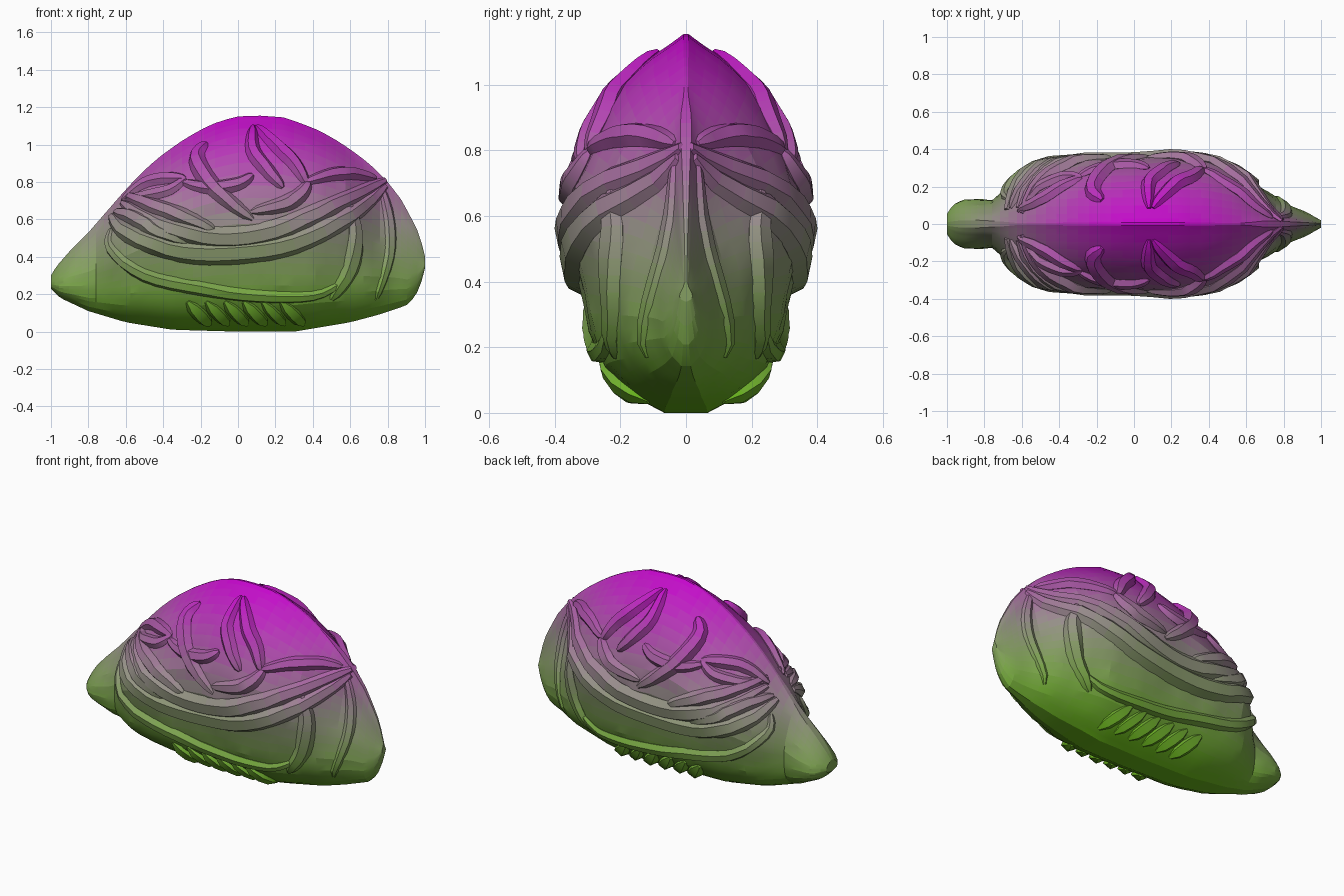
import bpy, math, random
from mathutils import Vector

if "Cube" in bpy.data.objects:
    bpy.data.objects.remove(bpy.data.objects["Cube"])

random.seed(4)
# Outline tables: top edge, bottom edge and half width along x
TOP = [(-1, .30), (-.97, .35), (-.9, .43), (-.8, .53), (-.6, .76), (-.5, .865), (-.4, .95), (-.3, 1.02),
       (-.2, 1.08), (-.1, 1.125), (0, 1.15), (.1, 1.156), (.25, 1.145), (.4, 1.09), (.5, 1.04), (.6, .975),
       (.7, .9), (.8, .80), (.87, .71), (.92, .62), (.96, .54), (.98, .48), (1, .40)]
BOT = [(-1, .23), (-.95, .18), (-.8, .11), (-.6, .05), (-.35, .01), (0, .0), (.3, .0), (.6, .05),
       (.75, .09), (.9, .14), (.95, .19), (.99, .29), (1, .34)]
WID = [(-1, .055), (-.97, .1), (-.92, .13), (-.85, .135), (-.75, .13), (-.69, .2), (-.6, .28), (-.5, .32),
       (-.3, .345), (0, .355), (.2, .365), (.4, .345), (.55, .285), (.68, .21), (.76, .145), (.82, .105),
       (.92, .065), (1, .02)]
# Cross-sections: half width against relative height, for the middle, the tail and the thin right end
MID = [(0, .18), (.04, .42), (.08, .57), (.13, .7), (.19, .79), (.3, .87), (.5, 1), (.62, .97),
       (.75, .8), (.85, .6), (.93, .34), (.97, .15), (1, .02)]
TAIL = [(0, .25), (.06, .62), (.15, .88), (.3, 1), (.48, .95), (.65, .78), (.8, .55), (.92, .35), (1, .15)]
END = [(0, .2), (.06, .6), (.15, .9), (.28, 1), (.45, .85), (.6, .6), (.75, .4), (.9, .28), (1, .12)]


def interp(table, v):
    if v <= table[0][0]:
        return table[0][1]
    for (a, p), (b, q) in zip(table, table[1:]):
        if v <= b:
            return p + (q - p) * (v - a) / (b - a)
    return table[-1][1]


def half_width(x, z):
    lo, hi = interp(BOT, x), interp(TOP, x)
    t = min(max((z - lo) / (hi - lo), 0), 1)
    e = min(max((abs(x + .02) - .62) / .16, 0), 1)
    return interp(WID, x) * ((1 - e) * interp(MID, t) + e * interp(TAIL if x < 0 else END, t))


# Colour bands from green through grey to magenta
BANDS = 40
mats = []
for i in range(BANDS):
    h = (i + .5) / BANDS
    m = bpy.data.materials.new("band_%02d" % i)
    col = [interp([(0, g), (.5, k), (1, p)], h) ** 2
           for g, k, p in zip((.36, .68, .08), (.56, .53, .51), (.75, .03, .78))]
    m.diffuse_color = (*col, 1)
    m.use_nodes = True
    m.node_tree.nodes["Principled BSDF"].inputs["Base Color"].default_value = m.diffuse_color
    mats.append(m)


def make(name, verts, faces, angle=25):
    me = bpy.data.meshes.new(name)
    me.from_pydata([(x, y, max(z, 0)) for x, y, z in verts], [], faces)
    for m in mats:
        me.materials.append(m)
    for f in me.polygons:
        f.material_index = min(max(int(f.center.z / 1.156 * BANDS), 0), BANDS - 1)
    ob = bpy.data.objects.new(name, me)
    bpy.context.collection.objects.link(ob)
    bpy.ops.object.select_all(action='DESELECT')
    bpy.context.view_layer.objects.active = ob
    ob.select_set(True)
    bpy.ops.object.mode_set(mode='EDIT')
    bpy.ops.mesh.select_all(action='SELECT')
    bpy.ops.mesh.normals_make_consistent(inside=False)
    bpy.ops.object.mode_set(mode='OBJECT')
    bpy.ops.object.shade_smooth_by_angle(angle=math.radians(angle))


# Keeled body, lofted along x, with slightly uneven facets
def body():
    n, k = 44, 26
    verts, faces = [], []
    for i in range(n + 1):
        x = -math.cos(math.pi * i / n) * .6 + (2 * i / n - 1) * .4
        lo, hi = interp(BOT, x), interp(TOP, x)
        zs = [lo + (hi - lo) * (.5 - .5 * math.cos(math.pi * j / k)) for j in range(k + 1)]
        ys = [half_width(x, z) * random.uniform(.985, 1.015) for z in zs]
        verts += [(x, -y, z) for y, z in zip(ys, zs)]
        verts += [(x, y, z) for y, z in zip(ys[::-1], zs[::-1])]
    r = 2 * (k + 1)
    for i in range(n):
        for j in range(r):
            a, b = i * r + j, i * r + (j + 1) % r
            faces.append((a, b, b + r, a + r))
    faces += [tuple(range(r)), tuple(range(n * r, n * r + r))]
    make("shell_body", verts, faces, 12)


def spline(pts, steps):
    p = [pts[0]] + pts + [pts[-1]]
    out = []
    for i in range(1, len(p) - 2):
        a, b, c, d = (Vector(q) for q in p[i - 1:i + 3])
        for s in range(steps):
            t = s / steps
            out.append(.5 * (2 * b + (c - a) * t + (2 * a - 5 * b + 4 * c - d) * t * t
                             + (3 * b - a - 3 * c + d) * t ** 3))
    return out + [Vector(pts[-1])]


# Tapered ridge lying on the body surface, on both sides
def ridge(name, pts, r, flat=1.0, sides=6, steps=4):
    path = [Vector((q.x, -half_width(q.x, q.y), q.y)) for q in spline(pts, steps)]
    n = len(path)
    for side, s in (("front", 1), ("back", -1)):
        verts, faces = [], []
        for i, c in enumerate(path):
            tan = (path[min(i + 1, n - 1)] - path[max(i - 1, 0)]).normalized()
            e = .01
            dx = (half_width(c.x + e, c.z) - half_width(c.x - e, c.z)) / (2 * e)
            dz = (half_width(c.x, c.z + e) - half_width(c.x, c.z - e)) / (2 * e)
            nrm = Vector((-max(-1, min(1, dx)), -1, -max(-1, min(1, dz))))
            across = tan.cross(nrm).normalized()
            out = across.cross(tan).normalized()
            if out.y > 0:
                out = -out
            w = r * (.25 + .75 * math.sin(math.pi * i / (n - 1)) ** .6 if 0 < i < n - 1 else .25)
            for j in range(sides):
                a = 2 * math.pi * j / sides
                v = c + across * math.cos(a) * w * 1.15 + out * math.sin(a) * w * flat
                verts.append((v.x, v.y * s, v.z))
        for i in range(n - 1):
            for j in range(sides):
                a, b = i * sides + j, i * sides + (j + 1) % sides
                faces.append((a, b, b + sides, a + sides))
        faces += [tuple(range(sides)), tuple(range((n - 1) * sides, n * sides))]
        make(name + "_" + side, verts, faces, 25)


body()

# Wide swooping bands round the middle
ridge("lower_band", [(-.68, .62), (-.58, .52), (-.3, .43), (0, .425), (.3, .475), (.6, .62), (.79, .78)], .058, .85)
ridge("upper_band", [(-.62, .69), (-.42, .57), (-.1, .50), (.2, .54), (.5, .67), (.79, .81)], .055, .8)
ridge("left_strand", [(-.6, .73), (-.45, .67), (-.28, .61), (-.12, .54)], .042)
ridge("left_strand_low", [(-.66, .64), (-.55, .61), (-.42, .53), (-.25, .48)], .042)
ridge("left_leaf", [(-.62, .7), (-.5, .79), (-.38, .82), (-.28, .82)], .036)
ridge("left_leaf_low", [(-.6, .71), (-.48, .73), (-.36, .76), (-.28, .82)], .032)

# Crossing strands on the crown
ridge("crown_hook", [(-.17, 1.01), (-.22, .92), (-.12, .76), (.08, .6)], .044)
ridge("crown_bar", [(-.3, .8), (-.15, .77), (0, .79), (.08, .84)], .036)
ridge("crown_left_leg", [(.08, 1.1), (.08, .97), (.16, .86), (.24, .77)], .038)
ridge("crown_right_leg", [(.1, 1.1), (.2, 1.0), (.3, .9), (.37, .79)], .04)
ridge("crown_base", [(.07, .64), (.24, .68), (.33, .73), (.38, .8)], .04)
ridge("right_strand", [(.36, .8), (.5, .84), (.62, .845), (.74, .82)], .036)

# Lower lip and vertical ribs
ridge("lower_lip", [(-.68, .55), (-.68, .44), (-.5, .3), (-.2, .23), (.1, .19), (.4, .19), (.56, .26)], .034)
ridge("vertical_rib", [(.6, .68), (.63, .52), (.6, .33), (.5, .17)], .045, .8)
ridge("end_rib", [(.77, .77), (.81, .6), (.81, .4), (.74, .17)], .03, .7)

# Row of uneven slanted teeth under the lip
for i in range(6):
    x = -.2 + i * .1
    ridge("tooth_%d" % i, [(x - .07, .16), (x, .09), (x + .05, .035)],
          random.uniform(.03, .042), .9, 5, 2)
